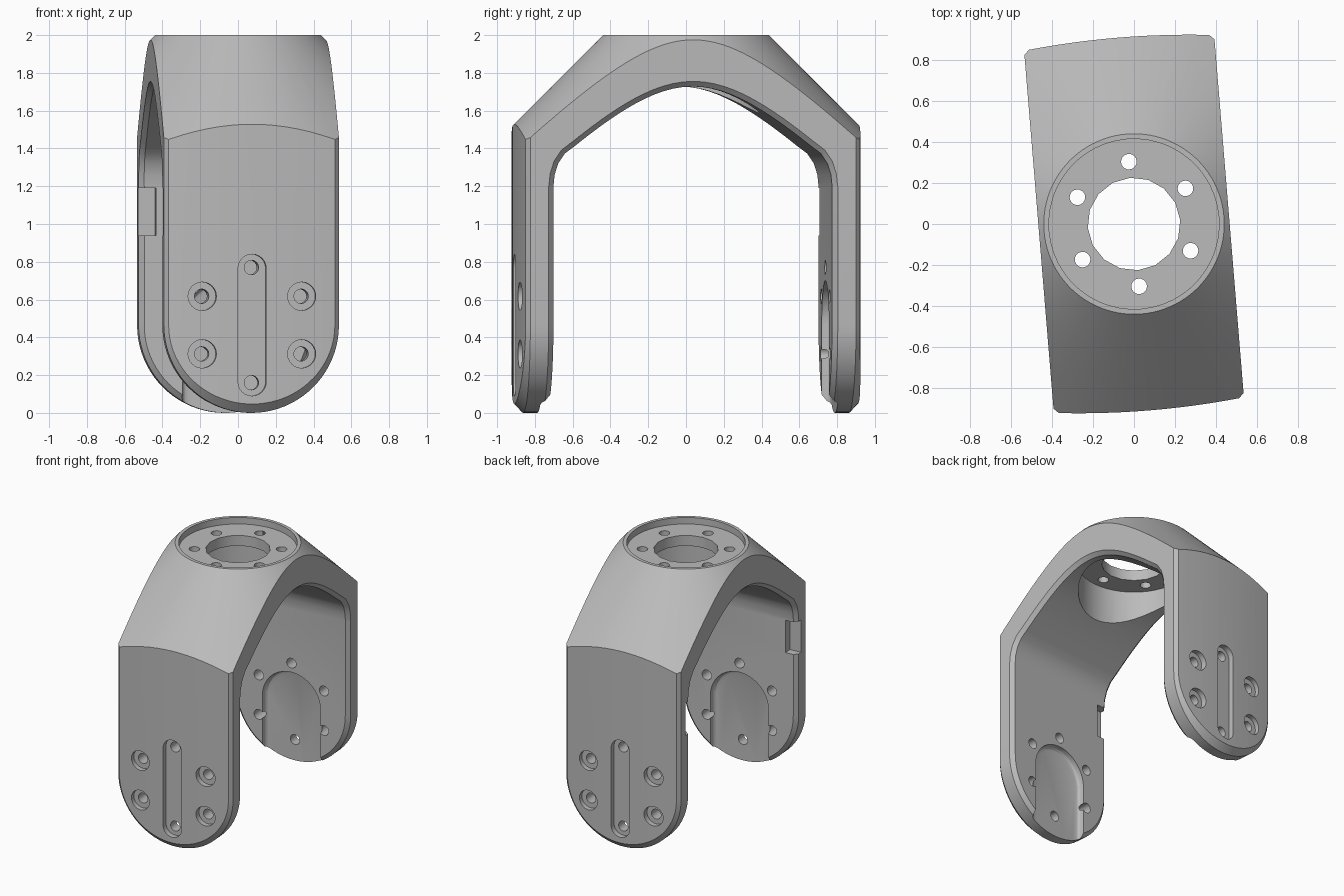
import bpy, bmesh, math
from mathutils import Matrix

if "Cube" in bpy.data.objects:
    bpy.data.objects.remove(bpy.data.objects["Cube"])

TILT = math.radians(4.7)
RING, ZC, HALF = 0.305, 0.465, 0.465      # bolt circle radius, arm end centre, half width


def loft(name, sections):
    """Closed solid through equal-length rings of points."""
    bm = bmesh.new()
    rings = [[bm.verts.new(p) for p in s] for s in sections]
    n = len(rings[0])
    for a, b in zip(rings, rings[1:]):
        for i in range(n):
            j = (i + 1) % n
            bm.faces.new((a[i], a[j], b[j], b[i]))
    bm.faces.new(rings[0])
    bm.faces.new(rings[-1])
    bmesh.ops.recalc_face_normals(bm, faces=bm.faces)
    me = bpy.data.meshes.new(name)
    bm.to_mesh(me)
    bm.free()
    ob = bpy.data.objects.new(name, me)
    bpy.context.collection.objects.link(ob)
    return ob


def boolean(ob, cutter, op='DIFFERENCE'):
    m = ob.modifiers.new("cut", 'BOOLEAN')
    m.operation, m.solver, m.object = op, 'EXACT', cutter
    bpy.context.view_layer.objects.active = ob
    bpy.ops.object.modifier_apply(modifier=m.name)
    bpy.data.objects.remove(cutter)


def circle(r, n):
    return [(r * math.cos(2 * math.pi * i / n), r * math.sin(2 * math.pi * i / n)) for i in range(n)]


def disc_z(x, y, levels, n=32):
    return loft("cutter", [[(x + a, y + b, z) for a, b in circle(r, n)] for z, r in levels])


def disc_y(x, z, y0, y1, r, n=24):
    return loft("cutter", [[(x + a, y, z + b) for a, b in circle(r, n)] for y in (y0, y1)])


def u_loft(r, z_end, levels, n=40):
    """Half-round outline in xz around the arm end centre, lofted along y with insets."""
    def ring(y, d):
        s = 1 if z_end < ZC else -1
        arc = [((r - d) * math.cos(math.pi * i / n), y, ZC + s * (r - d) * math.sin(math.pi * i / n))
               for i in range(n + 1)]
        return arc + [(-(r - d), y, z_end), (r - d, y, z_end)]
    return loft("cutter", [ring(y, d) for y, d in levels])


def box(x0, x1, y0, y1, z0, z1):
    return loft("cutter", [[(x0, y0, z), (x1, y0, z), (x1, y1, z), (x0, y1, z)] for z in (z0, z1)])


# Outer body: round-ended slab with chamfered edges
body = u_loft(HALF, 2.1, [(-0.925, 0.06), (-0.865, 0), (0.865, 0), (0.925, 0.06)])
body.name = "fork_bracket"

# Slightly bowed outer arm faces
xs = [-0.6 + 1.2 * i / 16 for i in range(17)]
plan = [(x, 0.912 - 0.12 * x * x) for x in xs]
plan += [(-x, -y) for x, y in plan]
boolean(body, loft("cutter", [[(x, y, z) for x, y in plan] for z in (-0.2, 2.2)]), 'INTERSECT')

# 45 degree conical shoulder
boolean(body, disc_z(0, 0, [(-0.3, 1.94), (0.5, 1.94), (2.0, 0.44)], 96), 'INTERSECT')

# Opening between the arms, flared at both sides for the chamfer
half = [(0.74, -0.2), (0.74, 1.2), (0.734, 1.26), (0.715, 1.32), (0.68, 1.373)]
half += [(y, 2.193 - math.sqrt(y * y + 0.216)) for y in [0.62 - 0.0517 * i for i in range(12)]]
prof = half + [(0, 1.728)] + [(-y, z) for y, z in reversed(half)]


def offset(pts, d):
    out = []
    for i, (y, z) in enumerate(pts):
        a, b = pts[max(i - 1, 0)], pts[min(i + 1, len(pts) - 1)]
        ty, tz = b[0] - a[0], b[1] - a[1]
        l = math.hypot(ty, tz)
        out.append((y + d * tz / l, z - d * ty / l))
    out[0], out[-1] = (pts[0][0] + d, pts[0][1]), (pts[-1][0] - d, pts[-1][1])
    out[1], out[-2] = (pts[1][0] + d, pts[1][1]), (pts[-2][0] - d, pts[-2][1])
    return out


boolean(body, loft("cutter", [[(x, y, z) for y, z in offset(prof, d)]
                              for x, d in ((-0.5, 0.062), (-0.438, 0), (0.438, 0), (0.5, 0.062))]))

# Inner chamfer around the rounded arm ends
for s in (-1, 1):
    trim = box(-0.6, 0.6, *sorted((s * 0.73, s * 0.768)), -0.1, 1.2)
    boolean(trim, u_loft(HALF, 1.5, [(s * 0.718, 0.05), (s * 0.768, 0), (s * 0.8, 0)]))
    boolean(body, trim)

# Top flange: dish, underside pocket, bore and bolt holes
boolean(body, disc_z(0, 0, [(1.95, 0.415), (2.1, 0.415)], 48))
boolean(body, disc_z(0, 0, [(1.3, 0.39), (1.87, 0.39)], 48))
boolean(body, disc_z(0, 0, [(1.8, 0.226), (2.1, 0.226)], 16))
bolts = [(RING * math.sin(k * math.pi / 3), RING * math.cos(k * math.pi / 3)) for k in range(6)]
for x, y in bolts:
    boolean(body, disc_z(x, y, [(1.8, 0.038), (2.1, 0.038)], 20))

# Both arms
for s in (-1, 1):
    # inner arched recess with a soft floor edge
    boolean(body, u_loft(0.235, -0.1, [(s * 0.70, 0), (s * 0.755, 0), (s * 0.772, 0.005),
                                       (s * 0.784, 0.016), (s * 0.79, 0.035)]))
    # outer slot
    slot = []
    for i in range(26):
        a = math.pi * (i if i < 13 else i - 1) / 12
        slot.append((0.075 * math.cos(a), ZC + (0.3 if i < 13 else -0.3) + 0.075 * math.sin(a)))
    boolean(body, loft("cutter", [[(x, y, z) for x, z in slot] for y in (s * 0.87, s * 1.0)]))
    # bolt holes, with counterbores on the four side ones
    for x, dz in bolts:
        if abs(x) > 0.1:
            boolean(body, disc_y(x, ZC + dz, s * 0.865, s * 1.0, 0.075))
        boolean(body, disc_y(x, ZC + dz, s * 0.65, s * 1.0, 0.038))
    # cable notch on the left inner edge
    boolean(body, box(-0.6, -0.375, *sorted((s * 0.7, s * 0.80)), 0.94, 1.19))

# Small hole in the left side
boolean(body, loft("cutter", [[(x, a, 1.855 + b) for a, b in circle(0.024, 16)] for x in (-0.6, -0.36)]))

# Finish: rotation, colour, shading
body.data.transform(Matrix.Rotation(TILT, 4, 'Z'))
mat = bpy.data.materials.new("plain_grey")
mat.diffuse_color = (0.5, 0.5, 0.5, 1)
mat.use_nodes = True
mat.node_tree.nodes["Principled BSDF"].inputs["Base Color"].default_value = mat.diffuse_color
body.data.materials.clear()
body.data.materials.append(mat)
bpy.ops.object.select_all(action='DESELECT')
body.select_set(True)
bpy.context.view_layer.objects.active = body
bpy.ops.object.shade_smooth_by_angle(angle=math.radians(25))
